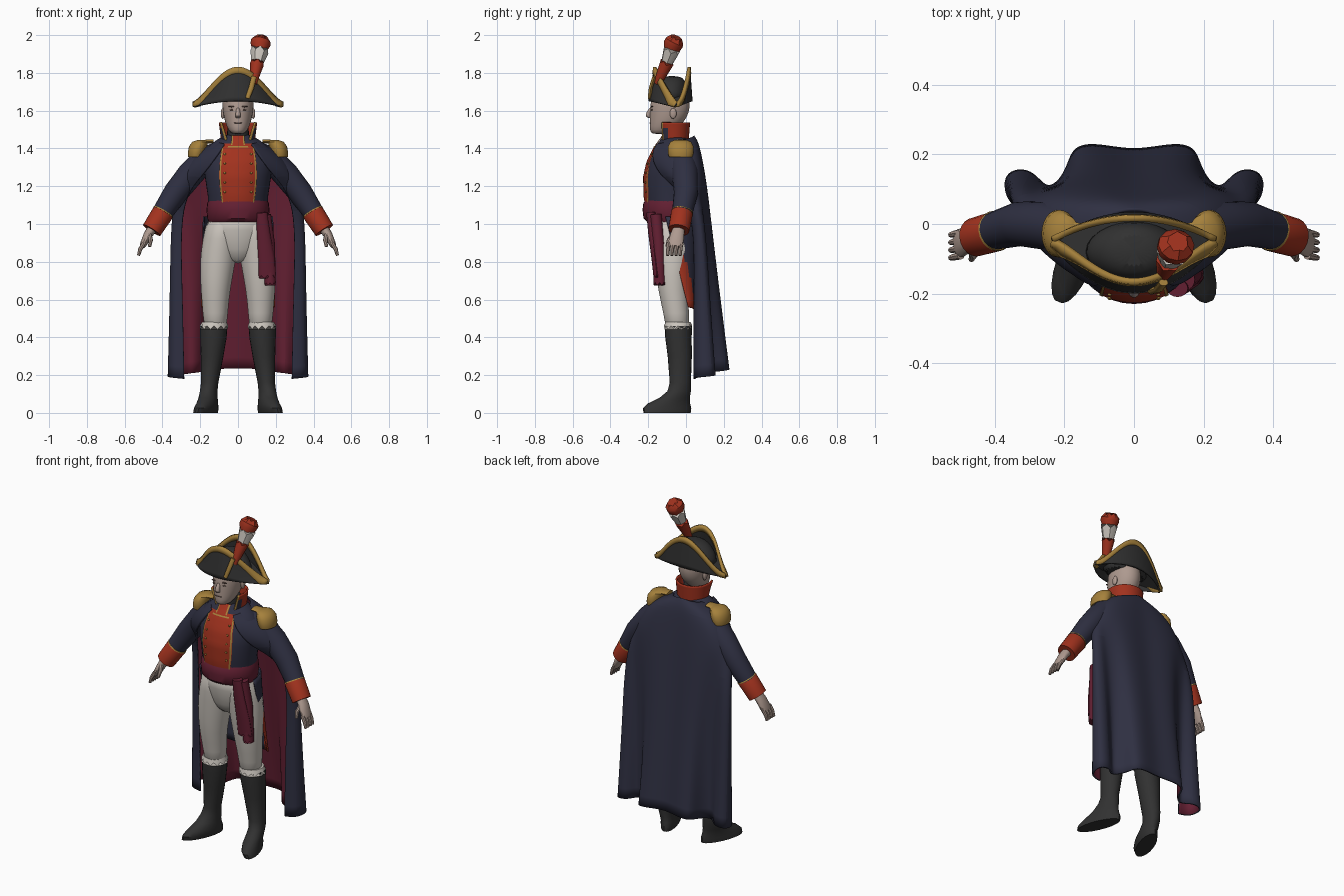
import bpy, bmesh, math
from mathutils import Vector

def material(name, r, g, b):
    m = bpy.data.materials.new(name)
    m.diffuse_color = (r, g, b, 1)
    return m

NAVY = material("navy cloth", .028, .029, .054)
RED = material("red cloth", .36, .032, .013)
MAROON = material("maroon cloth", .125, .014, .032)
GOLD = material("gold braid", .38, .22, .045)
BLACK = material("black leather", .031, .031, .031)
WHITE = material("white cloth", .60, .56, .51)
SKIN = material("skin", .42, .32, .275)
BROWN = material("brown shadow", .13, .08, .065)

def finish(bm, name, mats, mirror, sub, thick=0, offset=-1, mat_offset=0):
    me = bpy.data.meshes.new(name)
    bm.to_mesh(me)
    bm.free()
    for m in mats:
        me.materials.append(m)
    ob = bpy.data.objects.new(name, me)
    bpy.context.collection.objects.link(ob)
    if mirror:
        ob.modifiers.new("Mirror", 'MIRROR')
    if sub:
        s = ob.modifiers.new("Smooth", 'SUBSURF')
        s.levels = s.render_levels = sub
        s.boundary_smooth = 'PRESERVE_CORNERS'
    if thick:
        s = ob.modifiers.new("Thickness", 'SOLIDIFY')
        s.thickness, s.offset, s.material_offset = thick, offset, mat_offset
    return ob

def tube(name, rings, mat, flat=False, mirror=False, segs=20, sub=0, jag=0):
    """Elliptical rings (x, y, z, ra, rb) joined along a path; flat keeps rings level."""
    bm = bmesh.new()
    cs = [Vector(r[:3]) for r in rings]
    loops = []
    for k, r in enumerate(rings):
        t = Vector((0, 0, 1)) if flat else (cs[min(k + 1, len(cs) - 1)] - cs[max(k - 1, 0)]).normalized()
        u = Vector((0, 1, 0)).cross(t).normalized()
        v = t.cross(u)
        loop = []
        for i in range(segs):
            a = 2 * math.pi * i / segs
            p = cs[k] + u * r[3] * math.cos(a) + v * r[4] * math.sin(a)
            if jag and k == len(rings) - 1:
                p += t * jag * (i % 2)
            loop.append(bm.verts.new(p))
        loops.append(loop)
    for a, b in zip(loops, loops[1:]):
        for i in range(segs):
            j = (i + 1) % segs
            bm.faces.new((a[i], a[j], b[j], b[i]))
    bm.faces.new(loops[0])
    bm.faces.new(loops[-1])
    bmesh.ops.recalc_face_normals(bm, faces=bm.faces)
    return finish(bm, name, [mat], mirror, sub)

def sheet(name, f, nu, nv, mats, mirror=False, sub=0, thick=0, offset=-1, rule=None, mat_offset=0):
    """Grid surface from f(u, v) with u, v in 0..1."""
    bm = bmesh.new()
    g = [[bm.verts.new(f(i / nu, j / nv)) for i in range(nu + 1)] for j in range(nv + 1)]
    for j in range(nv):
        for i in range(nu):
            fc = bm.faces.new((g[j][i], g[j][i + 1], g[j + 1][i + 1], g[j + 1][i]))
            if rule:
                fc.material_index = rule((i + .5) / nu, (j + .5) / nv)
    return finish(bm, name, mats, mirror, sub, thick, offset, mat_offset)

def ball(name, c, s, mat, mirror=False):
    bm = bmesh.new()
    bmesh.ops.create_uvsphere(bm, u_segments=20, v_segments=12, radius=1)
    for v in bm.verts:
        v.co = Vector(c) + Vector((v.co.x * s[0], v.co.y * s[1], v.co.z * s[2]))
    return finish(bm, name, [mat], mirror, 0)

# Boots, with feet turned outwards
boot = tube("boot", [(.138, -.10, 0, .05, .125), (.138, -.10, .025, .053, .128), (.14, -.09, .05, .05, .112),
                     (.146, -.06, .08, .048, .08), (.15, -.036, .115, .046, .062), (.15, -.03, .16, .046, .056),
                     (.137, -.033, .3, .06, .064), (.13, -.04, .40, .07, .07), (.128, -.04, .46, .072, .072)],
            BLACK, True, True, 20)
for v in boot.data.vertices:
    if v.co.z < .12:
        v.co.x += (.0 - v.co.y) * .34 * (1 - v.co.z / .2)

# Breeches
tube("breeches_leg", [(.12, -.045, .44, .062, .066), (.12, -.05, .52, .066, .067), (.12, -.07, .65, .078, .08),
                      (.108, -.07, .8, .097, .096), (.093, -.066, .92, .095, .112), (.08, -.07, 1.06, .08, .115)],
     WHITE, True, True, 20, 1)
tube("breeches_hips", [(0, -.07, .79, .05, .06), (0, -.07, .86, .13, .10), (0, -.072, .97, .168, .122),
                       (0, -.075, 1.06, .16, .13)], WHITE, True, False, 24, 1)
tube("breeches_hem", [(.125, -.042, .48, .066, .067), (.127, -.042, .462, .0745, .0745)], WHITE, True, True, 24, 0, -.02)

# Coat body
ROWS = [(1.05, -.075, .155, .13), (1.15, -.08, .16, .14), (1.25, -.08, .175, .142), (1.33, -.075, .185, .13),
        (1.40, -.065, .17, .105), (1.44, -.06, .12, .08), (1.47, -.06, .07, .06)]
tube("coat_body", [(0, cy, z, rx, ry) for z, cy, rx, ry in ROWS], NAVY, True, False, 40)

def on_chest(x, z, lift):
    for a, b in zip(ROWS, ROWS[1:]):
        if a[0] <= z <= b[0]:
            t = (z - a[0]) / (b[0] - a[0])
            cy, rx, ry = (a[k] + (b[k] - a[k]) * t for k in (1, 2, 3))
            return Vector((x, cy - ry * math.sqrt(max(0, 1 - (x / rx) ** 2)) - lift, z))

def chest_panel(name, x0, x1, z0, z1, mat, lift, mirror=False):
    def f(u, v):
        z = z0 + (z1 - z0) * v
        w = .85 + .2 * math.sin(math.pi * min(1, (z - 1.08) / .36))   # lapels swell at the chest
        return on_chest((x0 + (x1 - x0) * u) * w, z, lift)
    sheet(name, f, 10, 16, [mat], mirror)

# Red front with braid, buttons and a small inner collar
chest_panel("vest_front", -.095, .095, 1.08, 1.425, RED, .005)
chest_panel("vest_braid", .086, .094, 1.08, 1.42, GOLD, .008, True)
chest_panel("vest_top_braid", -.06, .06, 1.405, 1.412, GOLD, .008)
chest_panel("inner_collar", -.042, .042, 1.418, 1.468, RED, .006)
chest_panel("inner_collar_braid", .032, .042, 1.418, 1.468, GOLD, .009, True)
for k in range(5):
    ball("vest_button", on_chest(.07, 1.17 + .05 * k, .006), (.006, .004, .006), GOLD, True)

# Waist sash and its hanging ends
tube("sash", [(0, -.075, 1.01, .155, .128), (0, -.078, 1.03, .163, .147), (0, -.078, 1.075, .167, .152),
              (0, -.078, 1.11, .163, .148), (0, -.078, 1.13, .155, .135)], MAROON, True, False, 32)
tube("sash_end_front", [(.125, -.185, 1.06, .03, .025), (.135, -.18, .95, .035, .02), (.15, -.165, .82, .043, .018),
                        (.155, -.155, .73, .046, .018)], MAROON, False, False, 16, 0, .015)
tube("sash_end_side", [(.15, -.16, 1.05, .025, .03), (.165, -.145, .9, .03, .03), (.17, -.14, .69, .03, .033)],
     MAROON, False, False, 16, 0, .015)

# Coat tails with red turnbacks
def tail(u, v):
    y0 = -.11 + .12 * v
    a = u * math.pi / 2
    return (.06 + (.118 + .01 * v) * math.cos(a), y0 + (.055 - y0) * math.sin(a), 1.04 - (.48 + .02 * u) * v)
sheet("coat_tail", tail, 12, 12, [NAVY, RED], True, 0, .008, -1,
      lambda u, v: 1 if v > .42 and u < .55 * v else 0)

# Sleeves, cuffs and hands
tube("sleeve", [(.16, -.02, 1.36, .065, .068), (.25, -.005, 1.265, .07, .07), (.33, 0, 1.165, .065, .064),
                (.42, -.025, 1.03, .052, .052)], NAVY, False, True, 20)
tube("cuff", [(.395, -.02, 1.063, .054, .054), (.40, -.022, 1.055, .058, .058), (.457, -.038, .967, .054, .056)],
     RED, False, True, 20)
tube("cuff_braid", [(.394, -.019, 1.065, .057, .057), (.397, -.02, 1.06, .059, .059)], GOLD, False, True, 20)
tube("palm", [(.45, -.037, .98, .026, .03), (.475, -.045, .945, .024, .037), (.50, -.055, .895, .018, .042),
              (.507, -.057, .88, .014, .038)], SKIN, False, True, 14)
for k in range(4):
    y = -.025 - .022 * k
    tube("finger", [(.498, y, .90, .012, .011), (.518, y - .004, .865, .011, .010), (.527, y - .006, .833, .008, .008)],
         SKIN, False, True, 8)
tube("thumb", [(.472, -.065, .95, .013, .013), (.462, -.09, .915, .012, .012), (.468, -.102, .88, .008, .008)],
     SKIN, False, True, 8)

# Cape: half rows from back centre to front edge, (back z, front z, points)
CAPE = [
    (1.47, 1.425, [(0, .045), (.03, .04), (.06, .03), (.08, .01), (.095, -.02), (.1, -.05), (.1, -.08), (.1, -.125), (.075, -.155)]),
    (1.43, 1.37, [(0, .07), (.07, .075), (.13, .07), (.18, .06), (.215, .03), (.225, -.02), (.215, -.07), (.175, -.135), (.11, -.19)]),
    (1.28, 1.25, [(0, .09), (.09, .1), (.17, .1), (.24, .09), (.29, .06), (.31, 0), (.3, -.06), (.26, -.11), (.19, -.145)]),
    (1.15, 1.12, [(0, .105), (.1, .12), (.18, .12), (.24, .1), (.29, .09), (.33, .1), (.36, .08), (.35, .055), (.31, .045)]),
    (.7, .68, [(0, .155), (.09, .175), (.16, .165), (.2, .115), (.255, .1), (.31, .13), (.37, .11), (.35, .045), (.295, .04)]),
    (.24, .18, [(0, .21), (.11, .235), (.18, .225), (.195, .15), (.25, .09), (.29, .165), (.385, .155), (.365, .045), (.285, .04)])]
def cape(u, v):
    zb, zf, pts = CAPE[round(v * 5)]
    return (*pts[round(u * 8)], zb + (zf - zb) * u)
sheet("cape", cape, 8, 5, [NAVY, MAROON], True, 3, .01, -1, None, 1)

# Epaulettes
tube("epaulette", [(.222, -.028, 1.355, .042, .062), (.22, -.028, 1.375, .046, .068), (.212, -.028, 1.41, .048, .068),
                   (.20, -.028, 1.435, .042, .055), (.19, -.028, 1.446, .02, .03)], GOLD, True, True, 24)
tube("epaulette_strap", [(.13, -.03, 1.438, .01, .03), (.16, -.03, 1.437, .01, .033), (.20, -.028, 1.436, .008, .04)],
     GOLD, False, True, 12)

# Collar and neck
tube("neck_stock", [(0, -.065, 1.43, .06, .06), (0, -.075, 1.51, .056, .056)], BLACK, True)
def collar(u, v):
    a = math.radians(-140 + 280 * u)
    r = 1 + .12 * v
    s = abs(2 * u - 1) ** 6     # front corners spread outwards
    return ((.083 * r + .018 * s * v) * math.sin(a) * (1 + .25 * s * v), -.065 + .073 * r * math.cos(a), 1.425 + .113 * v)
sheet("collar", collar, 40, 12, [RED, GOLD, NAVY], False, 0, .01, 0,
      lambda u, v: 1 if min(u, 1 - u) < .02 else 2 if min(u, 1 - u) < .11 and v < .75 else 0)

# Head
tube("head", [(0, -.14, 1.475, .03, .04), (0, -.127, 1.495, .05, .066), (0, -.10, 1.54, .07, .092),
              (0, -.087, 1.59, .08, .105), (0, -.083, 1.65, .086, .107), (0, -.08, 1.71, .07, .085)],
     SKIN, True, False, 24, 1)
tube("nose", [(0, -.18, 1.62, .009, .010), (0, -.195, 1.59, .012, .016), (0, -.201, 1.57, .016, .014),
              (0, -.19, 1.56, .012, .01)], SKIN, True, False, 16, 1)
ball("ear", (.081, -.068, 1.585), (.01, .018, .028), SKIN, True)
ball("eye", (.032, -.180, 1.604), (.013, .005, .004), BROWN, True)
ball("brow", (.033, -.181, 1.622), (.018, .006, .004), BROWN, True)
ball("mouth", (0, -.189, 1.535), (.022, .005, .003), BROWN)

# Two-cornered hat: front and back flaps with braid, and a crown
def flap(front):
    def f(u, v, strip=False):
        s = 2 * u - 1
        b = 1 - s * s
        zt = 1.64 + .187 * ((math.cos(math.pi * s) + 1) / 2) ** .72
        zb = 1.62 + .03 * b
        yb, yt = (-.06 - .135 * b, -.05 - .115 * b ** 1.5) if front else (-.05 + .08 * b, -.045 + .062 * b)
        t = v
        if strip:
            low, high = max(0, 1 - .03 / (zt - zb)), 1 + .004 / (zt - zb)
            t = low * (1 - v) + high * v
        return (.235 * s, yb + (yt - yb) * t, zb + (zt - zb) * t)
    return f
for side, front in (("front", True), ("back", False)):
    f = flap(front)
    sheet("hat_flap_" + side, f, 32, 8, [BLACK], False, 0, .010, 0)
    sheet("hat_braid_" + side, lambda u, v: f(u, v, True), 32, 2, [GOLD], False, 0, .018, 0)
tube("hat_crown", [(0, -.08, 1.64, .15, .09), (0, -.08, 1.70, .14, .088), (0, -.078, 1.755, .105, .078),
                   (0, -.075, 1.785, .05, .048)], BLACK, True, False, 24, 1)
sheet("hat_floor", lambda u, v: Vector(flap(True)(u, .3)).lerp(Vector(flap(False)(u, .3)), v), 32, 4, [BLACK])

# Plume: cockade loop and three flared tufts
tube("cockade_loop", [(.05, -.193, 1.665, .012, .01), (.07, -.187, 1.72, .014, .01), (.085, -.168, 1.78, .014, .01)],
     GOLD, False, False, 10)
tube("plume_lower", [(.082, -.15, 1.74, .018, .018), (.088, -.135, 1.78, .024, .026), (.10, -.105, 1.845, .037, .037)],
     RED, False, False, 12, 0, .015)
tube("plume_middle", [(.098, -.11, 1.83, .026, .026), (.113, -.08, 1.91, .048, .045)], WHITE, False, False, 12, 0, .02)
tube("plume_top", [(.112, -.082, 1.905, .032, .034), (.118, -.068, 1.95, .053, .052), (.122, -.06, 1.968, .053, .05),
                   (.125, -.054, 1.98, .03, .03)], RED, False, False, 12, 0, .013)

# Smooth shading with sharp edges kept
for ob in bpy.context.scene.objects:
    ob.select_set(True)
    bpy.context.view_layer.objects.active = ob
bpy.ops.object.shade_smooth_by_angle(angle=math.radians(40))
